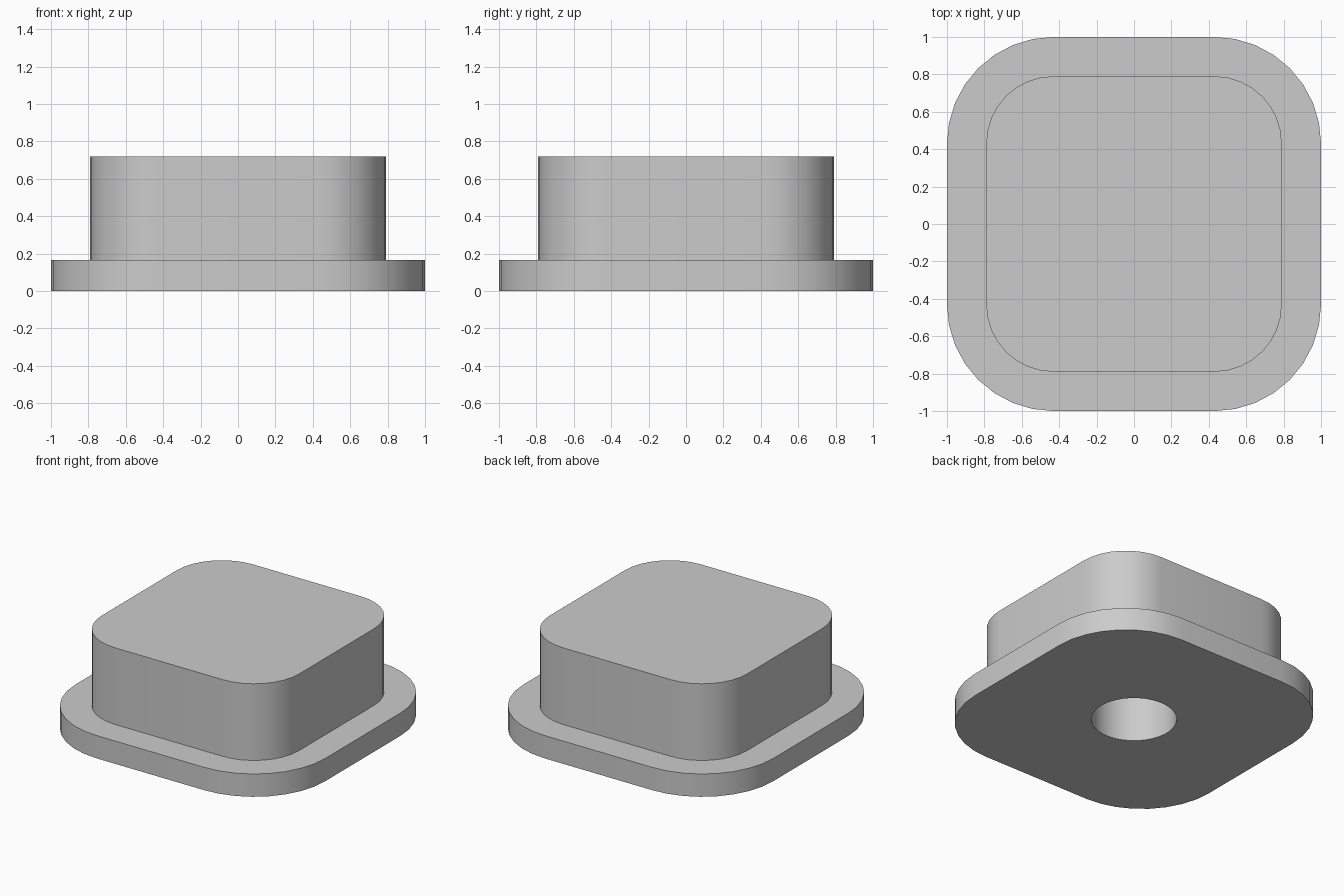
import bpy
import bmesh
from math import cos, sin, pi, radians

cube = bpy.data.objects.get("Cube")
if cube:
    bpy.data.objects.remove(cube, do_unlink=True)

STEPS = 8                      # segments in each rounded corner
COUNT = 4 * (STEPS + 1)        # vertices in every ring
CORNER = 0.43                  # centre of the corner arcs
FLANGE_Z, TOP_Z, BORE_Z = 0.165, 0.72, 0.5


def rounded_square(half, z):
    """Ring of a square with arc corners, counter-clockwise."""
    r = half - CORNER
    ring = []
    for q in range(4):
        mid = pi / 4 + q * pi / 2
        cx = CORNER if cos(mid) > 0 else -CORNER
        cy = CORNER if sin(mid) > 0 else -CORNER
        for i in range(STEPS + 1):
            a = (q + i / STEPS) * pi / 2
            ring.append((cx + r * cos(a), cy + r * sin(a), z))
    return ring


def circle(r, z):
    """Ring of a circle whose vertices pair with the rounded squares."""
    angles = [2 * pi * (i + 0.5) / COUNT for i in range(COUNT)]
    return [(r * cos(a), r * sin(a), z) for a in angles]


def loft(name, rings, material):
    """Join successive rings with quads and cap both ends."""
    bm = bmesh.new()
    loops = [[bm.verts.new(p) for p in ring] for ring in rings]
    for low, high in zip(loops, loops[1:]):
        for i in range(COUNT):
            j = (i + 1) % COUNT
            bm.faces.new((low[i], low[j], high[j], high[i]))
    bm.faces.new(loops[0])
    bm.faces.new(loops[-1])
    bmesh.ops.recalc_face_normals(bm, faces=bm.faces)
    mesh = bpy.data.meshes.new(name)
    bm.to_mesh(mesh)
    bm.free()
    mesh.materials.append(material)
    obj = bpy.data.objects.new(name, mesh)
    bpy.context.collection.objects.link(obj)
    return obj


grey = bpy.data.materials.new("light_grey")
grey.use_nodes = True
grey.diffuse_color = (0.6, 0.6, 0.6, 1)
grey.node_tree.nodes["Principled BSDF"].inputs["Base Color"].default_value = (0.6, 0.6, 0.6, 1)

# Flanged plug: blind bore, flange, then the raised body
plug = loft("flanged_plug", [
    circle(0.28, BORE_Z),
    circle(0.28, 0),
    rounded_square(1.0, 0),
    rounded_square(1.0, FLANGE_Z),
    rounded_square(0.79, FLANGE_Z),
    rounded_square(0.79, TOP_Z),
], grey)

bpy.ops.object.select_all(action="DESELECT")
plug.select_set(True)
bpy.context.view_layer.objects.active = plug
bpy.ops.object.shade_smooth_by_angle(angle=radians(30))
